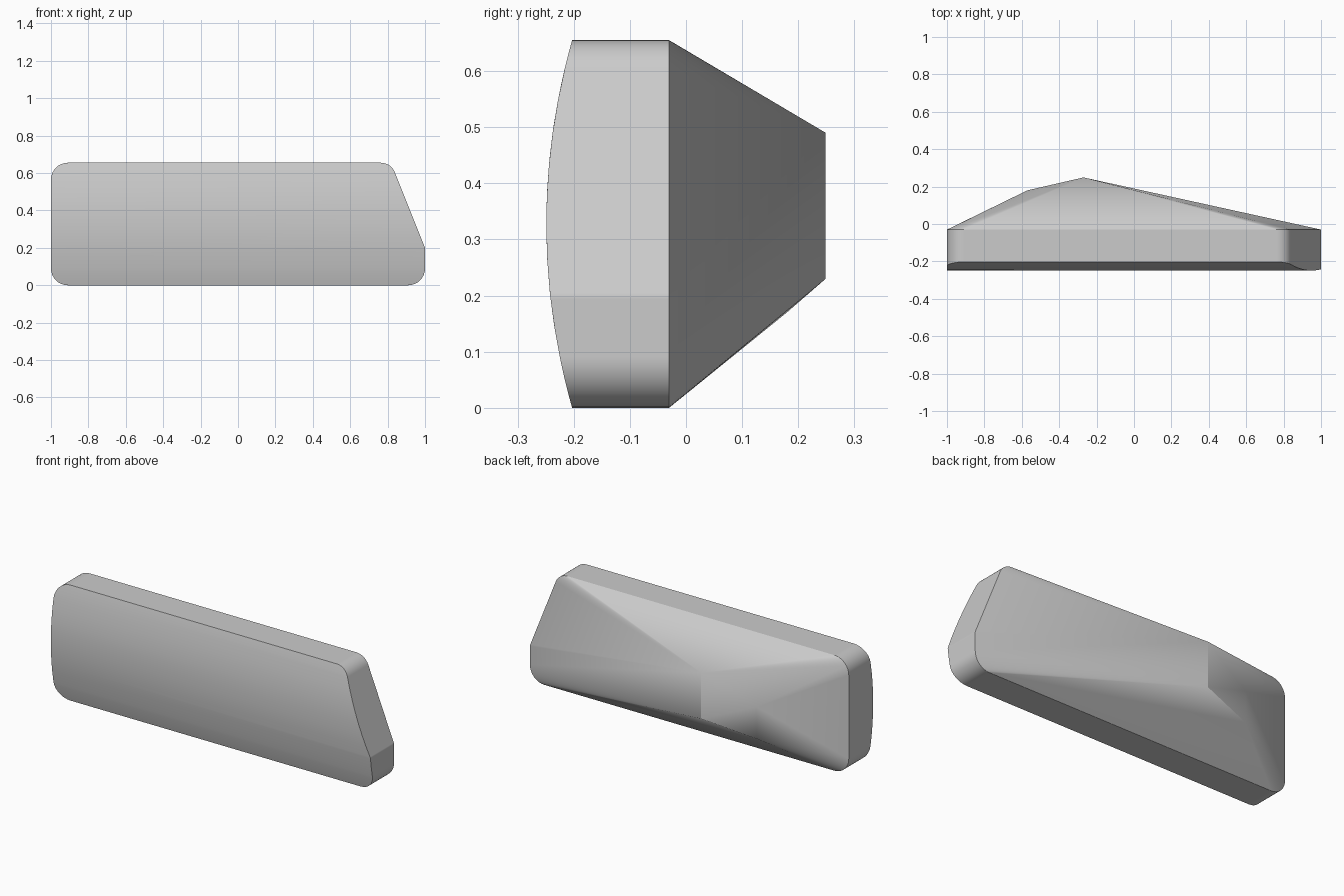
import bpy, bmesh, math
from mathutils import Vector

if "Cube" in bpy.data.objects:
    bpy.data.objects.remove(bpy.data.objects["Cube"], do_unlink=True)

HEIGHT, RIM_Y = 0.655, -0.03


def material(name, value):
    mat = bpy.data.materials.new(name)
    mat.use_nodes = True
    colour = (value, value, value, 1)
    mat.diffuse_color = colour
    mat.node_tree.nodes["Principled BSDF"].inputs["Base Color"].default_value = colour
    return mat


def rounded_outline(corners, steps=8):
    """Round each (x, z, radius) corner of a closed polygon."""
    points = []
    for i, (x, z, r) in enumerate(corners):
        p = Vector((x, z))
        a = (Vector(corners[i - 1][:2]) - p).normalized()
        b = (Vector(corners[(i + 1) % len(corners)][:2]) - p).normalized()
        half = a.angle(b) / 2
        centre = p + (a + b).normalized() * r / math.sin(half)
        start = (p + a * r / math.tan(half) - centre).normalized()
        end = (p + b * r / math.tan(half) - centre).normalized()
        for k in range(steps + 1):
            points.append(centre + start.slerp(end, k / steps).normalized() * r)
    return points


def subdivide(points, longest=0.06):
    """Add levels on the sloping and upright sides for the curved front."""
    dense = []
    for i, p in enumerate(points):
        q = points[(i + 1) % len(points)]
        n = max(1, math.ceil(abs(q.y - p.y) / longest))
        dense += [p.lerp(q, k / n) for k in range(n)]
    return dense


def front_y(z):
    t = (z - HEIGHT / 2) / (HEIGHT / 2)
    return -0.249 + 0.046 * t * t


# Housing outline with one slanted end
outline = subdivide(rounded_outline([
    (-1, 0, 0.09), (1, 0, 0.09), (1, 0.2, 0.03),
    (0.818, HEIGHT, 0.08), (-1, HEIGHT, 0.09)]))

# Curved front, straight rim and faceted back peak
points = [(p.x, y, p.y) for p in outline for y in (front_y(p.y), RIM_Y)]
points += [(-0.27, 0.249, 0.23), (-0.27, 0.249, 0.49),
           (-0.57, 0.18, 0.17), (-0.57, 0.18, 0.35)]

bm = bmesh.new()
for p in points:
    bm.verts.new(p)
bmesh.ops.remove_doubles(bm, verts=bm.verts, dist=0.0005)
hull = bmesh.ops.convex_hull(bm, input=bm.verts)
unused = {v for v in hull["geom_interior"] + hull["geom_unused"]
          if isinstance(v, bmesh.types.BMVert)}
bmesh.ops.delete(bm, geom=list(unused), context="VERTS")
bmesh.ops.dissolve_limit(bm, angle_limit=math.radians(0.5),
                         verts=bm.verts, edges=bm.edges)
bmesh.ops.recalc_face_normals(bm, faces=bm.faces)

# Soften the front edge and the rear rim
def is_side(face):
    return abs(face.normal.y) < 0.05


rims = [e for e in bm.edges if len(e.link_faces) == 2
        and is_side(e.link_faces[0]) != is_side(e.link_faces[1])]
bmesh.ops.bevel(bm, geom=rims, offset=0.012, segments=4, profile=0.5,
                affect="EDGES", clamp_overlap=True)

mesh = bpy.data.meshes.new("mirror_housing")
bm.to_mesh(mesh)
bm.free()
housing = bpy.data.objects.new("mirror_housing", mesh)
bpy.context.collection.objects.link(housing)
mesh.materials.append(material("light_grey", 0.6))

bpy.context.view_layer.objects.active = housing
housing.select_set(True)
bpy.ops.object.shade_smooth_by_angle(angle=math.radians(22))
normals = housing.modifiers.new("even_normals", "WEIGHTED_NORMAL")
normals.keep_sharp = True
